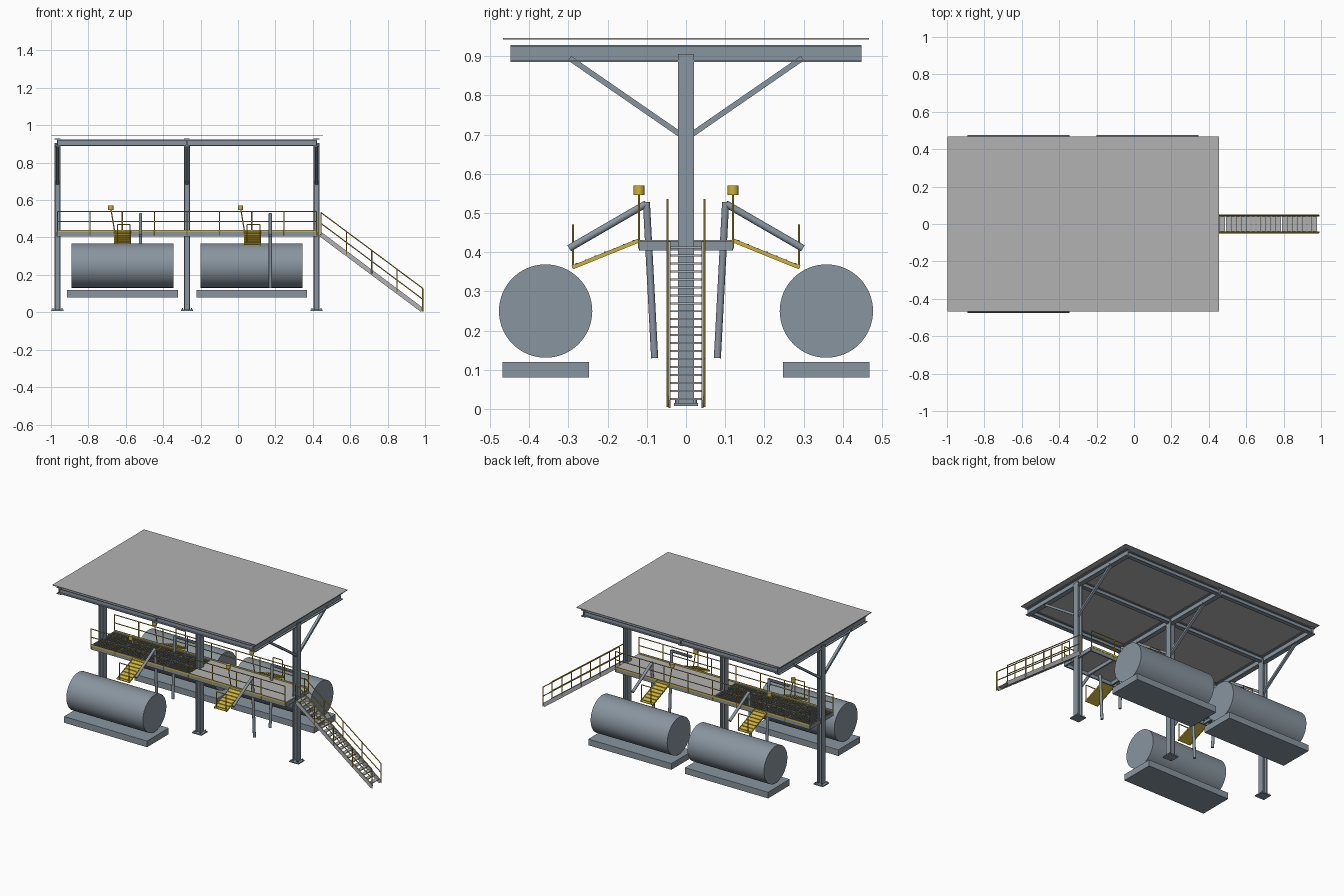
import bpy, bmesh, math
from mathutils import Vector

cube = bpy.data.objects.get("Cube")
if cube:
    bpy.data.objects.remove(cube, do_unlink=True)


def material(name, rgb):
    m = bpy.data.materials.new(name)
    m.use_nodes = True
    m.diffuse_color = (*rgb, 1)
    m.node_tree.nodes["Principled BSDF"].inputs["Base Color"].default_value = (*rgb, 1)
    return m


STEEL = material("blue grey steel", (0.25, 0.30, 0.35))
LIGHT = material("light grey sheet", (0.45, 0.45, 0.45))
YELLOW = material("safety yellow", (0.62, 0.45, 0.04))
GRATE = material("dark grating", (0.15, 0.16, 0.16))


# Cross-sections
def rect(w, h):
    return [(-w / 2, -h / 2), (w / 2, -h / 2), (w / 2, h / 2), (-w / 2, h / 2)]


def circle(r, n=12):
    return [(r * math.cos(math.tau * i / n), r * math.sin(math.tau * i / n)) for i in range(n)]


def i_section(w, h, t=0.005):
    a, b, c, d = w / 2, h / 2, t / 2, h / 2 - t
    half = [(c, -d), (a, -d), (a, -b), (-a, -b), (-a, -d), (-c, -d)]
    return half + [(-x, -y) for x, y in half]


# Sweep a section from p to q
def sweep(bm, section, p, q):
    p, q = Vector(p), Vector(q)
    d = (q - p).normalized()
    ref = Vector((1, 0, 0)) if abs(d.z) > 0.999 else Vector((0, 0, 1))
    s = d.cross(ref).normalized()
    t = s.cross(d)
    ends = [[bm.verts.new(o + s * a + t * b) for a, b in section] for o in (p, q)]
    n = len(section)
    bm.faces.new(ends[0])
    bm.faces.new(ends[1][::-1])
    for i in range(n):
        j = (i + 1) % n
        bm.faces.new((ends[0][j], ends[0][i], ends[1][i], ends[1][j]))


def part(name, mat, pieces):
    bm = bmesh.new()
    for section, p, q in pieces:
        sweep(bm, section, p, q)
    bmesh.ops.recalc_face_normals(bm, faces=bm.faces)
    mesh = bpy.data.meshes.new(name)
    bm.to_mesh(mesh)
    bm.free()
    mesh.materials.append(mat)
    ob = bpy.data.objects.new(name, mesh)
    bpy.context.collection.objects.link(ob)
    bpy.ops.object.select_all(action="DESELECT")
    ob.select_set(True)
    bpy.context.view_layer.objects.active = ob
    bpy.ops.object.shade_smooth_by_angle(angle=math.radians(35))
    return ob


COLUMNS = (-0.965, -0.273, 0.42)
X0, X1 = COLUMNS[0], COLUMNS[-1]
MID = COLUMNS[1]
SIDES = ((-1, "front"), (1, "back"))
RAIL = circle(0.003, 8)

# Columns, base plates, bolts, roof beams and braces
for i, x in enumerate(COLUMNS):
    part(f"column_{i}", STEEL, [(i_section(0.04, 0.032), (x, 0, 0.012), (x, 0, 0.905))])
    part(f"base_plate_{i}", STEEL, [(rect(0.062, 0.066), (x, 0, 0.008), (x, 0, 0.015))])
    part(f"anchor_bolts_{i}", STEEL, [(circle(0.003, 6), (x + a, b, 0.01), (x + a, b, 0.023))
                                      for a in (-0.024, 0.024) for b in (-0.025, 0.025)])
    part(f"roof_cross_beam_{i}", STEEL,
         [(i_section(0.03, 0.044), (x, -0.448, 0.907), (x, 0.448, 0.907))])
    part(f"roof_braces_{i}", STEEL,
         [(rect(0.016, 0.014), (x, 0, 0.69), (x, s * 0.297, 0.895)) for s, _ in SIDES])

# Roof
part("roof_long_beams", STEEL, [(i_section(0.025, 0.034), (X0, y, 0.907), (X1, y, 0.907))
                                for y in (-0.435, 0, 0.435)])
part("roof_sheet", LIGHT, [(rect(0.934, 0.004), (-0.997, 0, 0.944), (0.455, 0, 0.944))])

# Tanks on pads
for name, x, y in (("front_tank", -0.617, -0.358), ("back_tank_a", -0.617, 0.358),
                   ("back_tank_b", 0.073, 0.358)):
    part(name, STEEL, [(circle(0.119, 64), (x - 0.273, y, 0.25), (x + 0.273, y, 0.25))])
    part(name + "_pad", STEEL, [(rect(0.22, 0.04), (x - 0.296, y, 0.1), (x + 0.296, y, 0.1))])

# Walkway frame
frame = [(rect(0.008, 0.026), (X0, y, 0.418), (X1, y, 0.418)) for y in (-0.116, 0.116)]
frame += [(rect(0.01, 0.024), (X0 + (X1 - X0) * i / 8, -0.118, 0.417),
           (X0 + (X1 - X0) * i / 8, 0.118, 0.417)) for i in range(9)]
part("walkway_frame", STEEL, frame)

# Solid deck on one half, open grating on the other
part("walkway_plate", LIGHT, [(rect(0.228, 0.004), (MID, 0, 0.429), (X1, 0, 0.429))])
bars = [(rect(0.006, 0.01), (X0, -0.1 + 0.02 * i, 0.425), (MID, -0.1 + 0.02 * i, 0.425))
        for i in range(11)]
bars += [(rect(0.006, 0.006), (X0 + 0.0346 * i, -0.115, 0.427), (X0 + 0.0346 * i, 0.115, 0.427))
         for i in range(20)]
part("walkway_grating", GRATE, bars)

# Walkway railings with toe boards
for s, side in SIDES:
    y = s * 0.12
    rails = [(RAIL, (X0, y, z), (X1, y, z)) for z in (0.485, 0.538)]
    rails += [(RAIL, (X0 + (X1 - X0) * i / 8, y, 0.41), (X0 + (X1 - X0) * i / 8, y, 0.538))
              for i in range(9)]
    rails.append((rect(0.003, 0.012), (X0, y, 0.434), (X1, y, 0.434)))
    part(f"{side}_railing", YELLOW, rails)

# Stairs
TOP, BOTTOM = Vector((0.44, 0, 0.418)), Vector((0.985, 0, 0.012))
SLOPE = (BOTTOM.z - TOP.z) / (BOTTOM.x - TOP.x)
part("stair_stringers", LIGHT, [(rect(0.006, 0.024), TOP + Vector((0, y, 0)), BOTTOM + Vector((0, y, 0)))
                                for y in (-0.042, 0.042)])
treads = []
for i in range(20):
    c = TOP.lerp(BOTTOM, (i + 0.3) / 20)
    treads.append((rect(0.024, 0.005), c - Vector((0, 0.04, 0)), c + Vector((0, 0.04, 0))))
part("stair_treads", LIGHT, treads)
for s, side in SIDES:
    def on_stair(x, h):
        return (x, s * 0.047, TOP.z + SLOPE * (x - TOP.x) + h)
    rails = [(RAIL, on_stair(0.443, h), on_stair(0.988, h)) for h in (0.06, 0.118)]
    rails += [(RAIL, on_stair(x, -0.005), on_stair(x, 0.118))
              for x in (0.443, 0.58, 0.715, 0.85, 0.988)]
    part(f"{side}_stair_rail", YELLOW, rails)

# Loading stations: gangway, signal lamp and loading arm
for s, side in SIDES:
    for i, x in enumerate((-0.617, 0.077)):
        name = f"{side}_station_{i}"
        hinge, tip = Vector((x, s * 0.12, 0.43)), Vector((x, s * 0.29, 0.361))
        gangway = [(rect(0.086, 0.005), hinge, tip)]
        for e in (-0.043, 0.043):
            off = Vector((e, 0, 0))
            gangway.append((rect(0.004, 0.01), hinge + off, tip + off))
        for k in range(7):
            c = hinge.lerp(tip, (k + 0.5) / 7) + Vector((0, 0, 0.004))
            gangway.append((rect(0.008, 0.004), c - Vector((0.04, 0, 0)), c + Vector((0.04, 0, 0))))
        part(name + "_gangway", YELLOW, gangway)

        y = s * 0.288
        guard = [(RAIL, (x + e, y, 0.36), (x + e, y, 0.469)) for e in (-0.028, 0.04)]
        guard.append((RAIL, (x - 0.028, y, 0.469), (x + 0.04, y, 0.469)))
        part(name + "_guard", YELLOW, guard)

        y = s * 0.12
        part(name + "_lamp", YELLOW,
             [(RAIL, (x - 0.042, y, 0.43), (x - 0.062, y, 0.55)),
              (circle(0.014, 16), (x - 0.063, y, 0.546), (x - 0.063, y, 0.57))])

        a = x + 0.096
        part(name + "_loading_arm", STEEL,
             [(circle(0.009, 16), (a, s * 0.08, 0.13), (a, s * 0.101, 0.528)),
              (circle(0.009, 16), (a, s * 0.101, 0.524), (a, s * 0.298, 0.41))])
